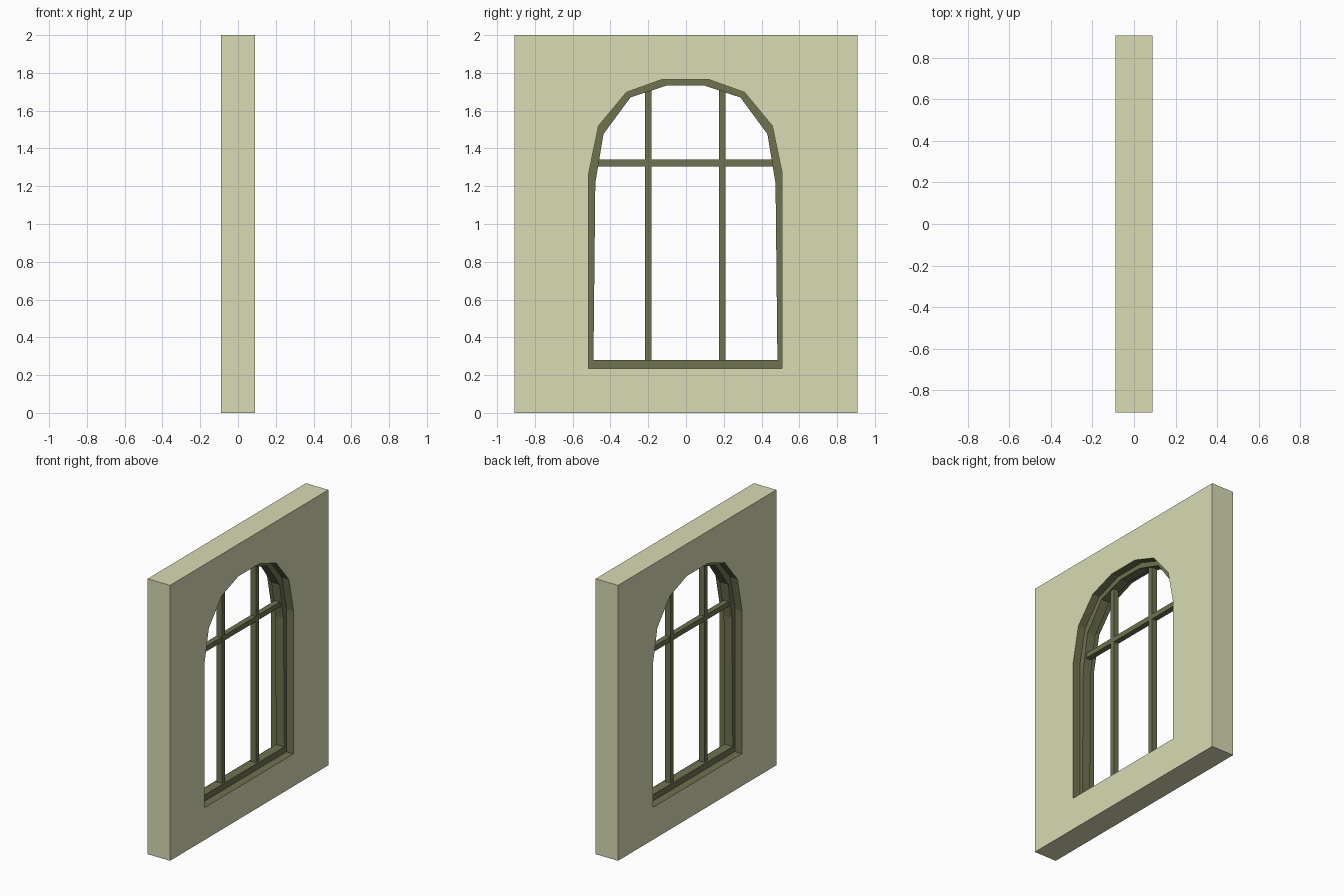
import bpy, bmesh

if "Cube" in bpy.data.objects:
    bpy.data.objects.remove(bpy.data.objects["Cube"])

SHIFT = -0.003  # the window sits very slightly off centre


def material(name, rgb):
    m = bpy.data.materials.new(name)
    m.diffuse_color = (*rgb, 1)
    m.use_nodes = True
    m.node_tree.nodes["Principled BSDF"].inputs["Base Color"].default_value = m.diffuse_color
    return m


WALL = material("pale_plaster", (0.69, 0.71, 0.45))
WOOD = material("olive_wood", (0.16, 0.17, 0.08))


def arch(half):
    """Mirror the right-hand points (y, z) into a closed outline."""
    return [(y + SHIFT, z) for y, z in half] + [(-y + SHIFT, z) for y, z in reversed(half)]


def new_object(name, bm, mats):
    bmesh.ops.recalc_face_normals(bm, faces=bm.faces[:])
    mesh = bpy.data.meshes.new(name)
    bm.to_mesh(mesh)
    bm.free()
    for m in mats:
        mesh.materials.append(m)
    obj = bpy.data.objects.new(name, mesh)
    bpy.context.collection.objects.link(obj)
    return obj


def slab(name, loops, depth, mats):
    """Fill between closed outlines in the YZ plane and extrude along x."""
    bm = bmesh.new()
    edges = []
    for loop in loops:
        vs = [bm.verts.new((-depth / 2, y, z)) for y, z in loop]
        edges += [bm.edges.new((vs[i - 1], vs[i])) for i in range(len(vs))]
    bmesh.ops.triangle_fill(bm, edges=edges, use_beauty=True, normal=(1, 0, 0))
    ext = bmesh.ops.extrude_face_region(bm, geom=bm.faces[:])
    moved = [g for g in ext["geom"] if isinstance(g, bmesh.types.BMVert)]
    bmesh.ops.translate(bm, verts=moved, vec=(depth, 0, 0))
    return new_object(name, bm, mats)


def rect(y0, y1, z0, z1):
    return [(y0, z0), (y1, z0), (y1, z1), (y0, z1)]


# Arched outlines: wall opening and inner edge of the frame
opening = arch([(0.512, 0.235), (0.512, 1.27), (0.46, 1.52), (0.313, 1.697), (0.121, 1.766)])
inner = arch([(0.487, 0.28), (0.477, 1.217), (0.434, 1.476), (0.291, 1.67), (0.099, 1.733)])

# Wall with the opening; the reveal is painted like the frame
wall = slab("wall", [rect(-0.908, 0.908, 0, 2), opening], 0.18, [WALL, WOOD])
for p in wall.data.polygons:
    if abs(p.normal.x) < 0.5 and abs(p.center.y) < 0.6 and 0.1 < p.center.z < 1.9:
        p.material_index = 1

# Window frame, recessed within the wall thickness
slab("window_frame", [opening, inner], 0.066, [WOOD])

# Glazing bars
for side, y in (("left", -0.199), ("right", 0.193)):
    slab("upright_bar_" + side, [rect(y - 0.017, y + 0.017, 0.26, 1.715)], 0.042, [WOOD])
slab("cross_bar", [rect(-0.478, 0.472, 1.304, 1.341)], 0.04, [WOOD])
